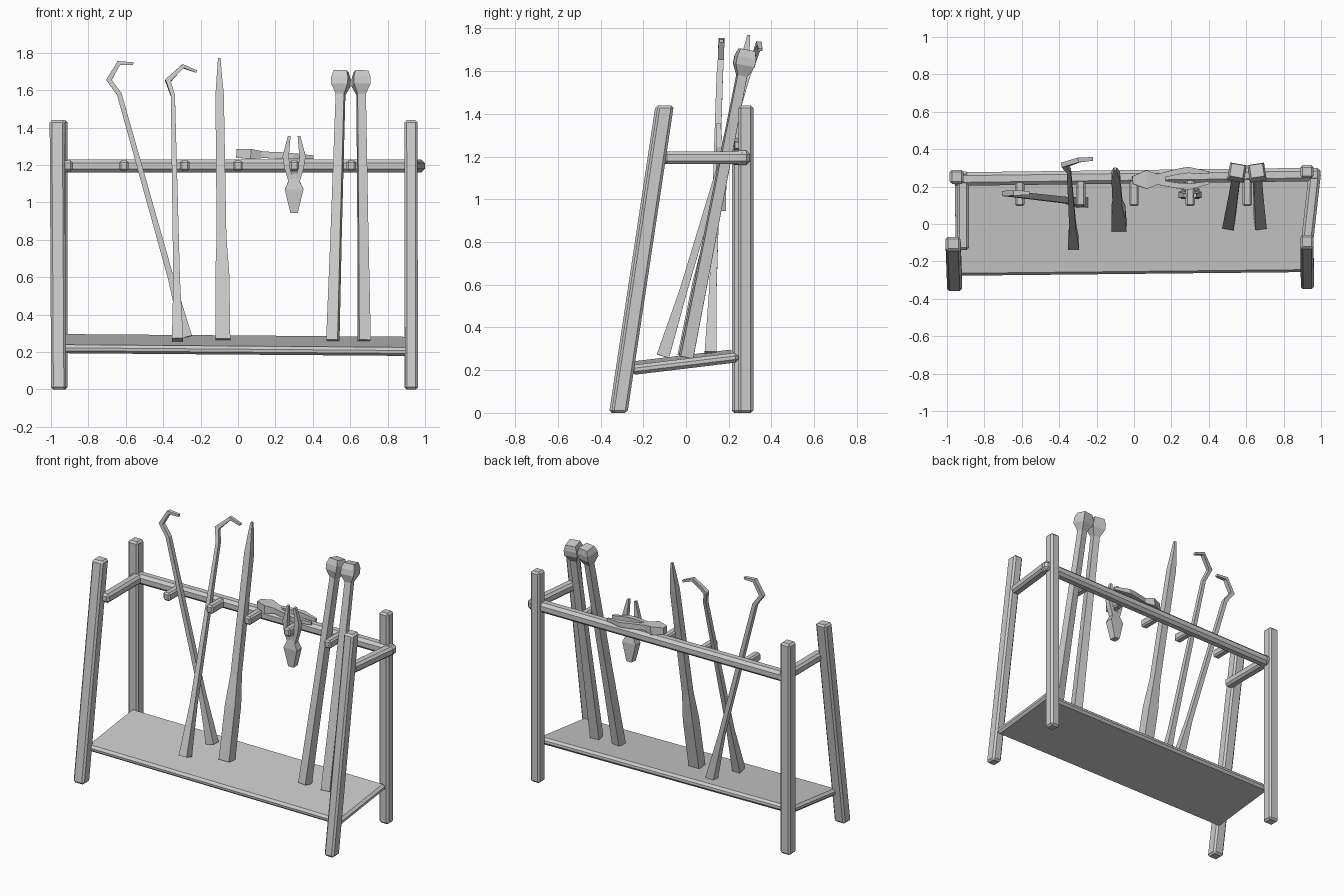
import bpy, bmesh
from mathutils import Vector

if "Cube" in bpy.data.objects:
    bpy.data.objects.remove(bpy.data.objects["Cube"])

X, Y, Z = Vector((1, 0, 0)), Vector((0, 1, 0)), Vector((0, 0, 1))


def loft(name, rings, ref=Y, bevel=0.0, flat=False):
    """Four-sided bar through (point, width across, width along ref)."""
    pts = [Vector(r[0]) for r in rings]
    bm = bmesh.new()
    loops = []
    for i, (p, w, d) in enumerate(rings):
        t = (pts[min(i + 1, len(pts) - 1)] - pts[max(i - 1, 0)]).normalized()
        if flat:
            t = Z
        b = (ref - t * t.dot(ref)).normalized()
        n = b.cross(t)
        loops.append([bm.verts.new(pts[i] + n * sx * w / 2 + b * sy * d / 2)
                      for sx, sy in ((-1, -1), (1, -1), (1, 1), (-1, 1))])
    for a, c in zip(loops, loops[1:]):
        for k in range(4):
            bm.faces.new((a[k], a[(k + 1) % 4], c[(k + 1) % 4], c[k]))
    bm.faces.new(loops[0][::-1])
    bm.faces.new(loops[-1])
    bmesh.ops.recalc_face_normals(bm, faces=bm.faces)
    me = bpy.data.meshes.new(name)
    bm.to_mesh(me)
    bm.free()
    ob = bpy.data.objects.new(name, me)
    bpy.context.collection.objects.link(ob)
    if bevel:
        m = ob.modifiers.new("Bevel", 'BEVEL')
        m.width, m.segments = bevel, 1
    return ob


def bar(name, a, b, w, d, ref=Y, bevel=0.012, flat=False):
    return loft(name, [(a, w, d), (b, w, d)], ref, bevel, flat)


# Posts: upright at the back, leaning at the front
bar("back_post_left", (-.948, .252, 0), (-.948, .252, 1.44), .075, .075)
bar("back_post_right", (.925, .28, 0), (.925, .28, 1.44), .07, .07)
bar("front_leg_left", (-.959, -.322, 0), (-.967, -.105, 1.44), .08, .076, flat=True)
bar("front_leg_right", (.927, -.312, 0), (.925, -.095, 1.44), .07, .076, flat=True)

# Rails
bar("back_rail", (-.97, .24, 1.195), (.998, .265, 1.195), .068, .072, bevel=.018)
bar("side_rail_left", (-.915, -.14, 1.195), (-.915, .28, 1.195), .065, .06, Z, .014)
bar("side_rail_right", (.925, -.1, 1.195), (.968, .28, 1.195), .065, .06, Z, .014)

# Sloping shelf
bar("shelf", (-.955, -.025, .245), (.95, -.005, .23), .046, .505,
    Vector((0, 1, .12)), .015)

# Pegs on the back rail
for i, x in enumerate((-.61, -.285, 0, .3, .605)):
    bar(f"peg_{i + 1}", (x, .095, 1.197), (x, .25, 1.197), .05, .055, Z, .01)

# Hooked pokers
loft("poker_left", [((-.275, .115, .28), .06, .055), ((-.36, .127, .6), .032, .034),
                    ((-.635, .158, 1.58), .026, .03), ((-.69, .163, 1.655), .03, .028),
                    ((-.637, .166, 1.745), .024, .028), ((-.56, .166, 1.742), .015, .02)])
loft("poker_middle", [((-.323, -.108, .265), .06, .06), ((-.328, -.01, .58), .036, .036),
                      ((-.348, .285, 1.57), .022, .026), ((-.375, .315, 1.65), .03, .026),
                      ((-.295, .342, 1.728), .022, .026), ((-.222, .348, 1.7), .014, .02)])

# Long iron spike
loft("spike", [((-.08, -.005, .265), .078, .07), ((-.084, .066, .61), .075, .07),
               ((-.088, .107, .81), .052, .05), ((-.098, .26, 1.57), .045, .045),
               ((-.1, .283, 1.7), .024, .03), ((-.1, .294, 1.77), .014, .014)])

# Long-handled mallets
for name, xb, xt in (("mallet_left", .507, .552), ("mallet_right", .675, .657)):
    f = lambda s: (xb + (xt - xb) * s, .285 * s, .26 + 1.44 * s)
    ref = Vector((.18 if xb < .6 else -.15, 1, 0))
    loft(name, [(f(0), .062, .06), (f(.4), .052, .052), (f(.915), .045, .045),
                (f(.95), .09, .09), (f(.975), .09, .09), (f(1), .07, .07)], ref)


# Tongs: flared grip and two bowed jaws
def tongs(name, origin, u, v, wide, neck):
    o, ref = Vector(origin), u.cross(v)
    at = lambda a, b: o + u * a + v * b
    loft(name + "_grip", [(at(0, 0), .04, .045), (at(wide, 0), .1, .055),
                          (at(neck, 0), .05, .035), (at(neck + .03, 0), .03, .03)], ref)
    for side, s in (("a", 1), ("b", -1)):
        loft(f"{name}_jaw_{side}", [(at(neck - .02, s * .014), .026, .034),
                                    (at(.24, s * .037), .03, .036),
                                    (at(.3, s * .045), .034, .032),
                                    (at(.41, s * .026), .014, .02)], ref)


tongs("hanging_tongs", (.3, .165, .945), Vector((0, -.03, 1)).normalized(), X, .125, .18)
u = Vector((1, .03, -.05)).normalized()
tongs("resting_tongs", (-.008, .235, 1.262), u, Vector((-.03, 1, 0)).normalized(), .075, .145)
